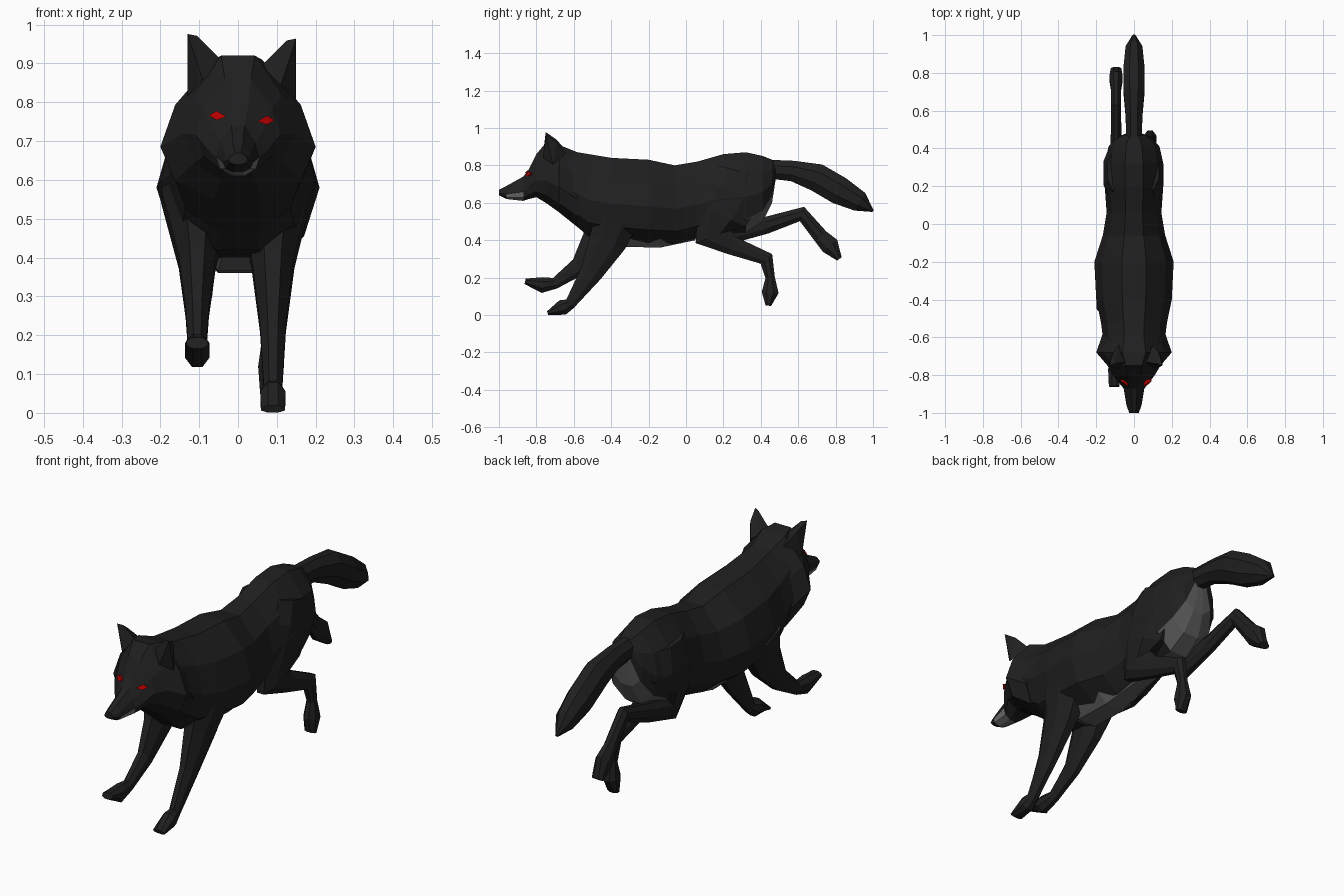
import bpy
import bmesh
from math import sin, cos, pi
from mathutils import Vector

if "Cube" in bpy.data.objects:
    bpy.data.objects.remove(bpy.data.objects["Cube"])


def make_material(name, red, green, blue):
    material = bpy.data.materials.new(name)
    material.use_nodes = True
    colour = (red, green, blue, 1)
    material.diffuse_color = colour
    shader = next(node for node in material.node_tree.nodes if node.type == "BSDF_PRINCIPLED")
    shader.inputs["Base Color"].default_value = colour
    return material


FUR = make_material("black fur", red=.014, green=.014, blue=.014)
UNDERFUR = make_material("grey underfur", red=.11, green=.11, blue=.11)
LIPS = make_material("light grey lips", red=.18, green=.18, blue=.18)
EYE = make_material("red eye", red=.5, green=0, blue=0)


def finish(bm, name, materials):
    bmesh.ops.recalc_face_normals(bm, faces=bm.faces)
    mesh = bpy.data.meshes.new(name)
    bm.to_mesh(mesh)
    bm.free()
    for material in materials:
        mesh.materials.append(material)
    bpy.context.collection.objects.link(bpy.data.objects.new(name, mesh))


class Loft:
    """A skin over faceted oval rings, capped at both ends."""

    def __init__(self, sides, sag=1):
        self.bm = bmesh.new()
        self.sides, self.sag = sides, sag
        self.rings = []

    def ring(self, x, width, upper, lower):
        verts = []
        for k in range(self.sides):
            angle = 2 * pi * (k + .5) / self.sides
            down = max(0, (1 - cos(angle) / cos(pi / self.sides)) / 2) ** self.sag
            point = upper.lerp(lower, down)
            verts.append(self.bm.verts.new((x + width * sin(angle), point.x, point.y)))
        self.rings.append(verts)

    def slice(self, y, top, bottom, width):
        self.ring(0, width, Vector((y, top)), Vector((y, bottom)))

    def build(self, name, materials, is_patch=lambda segment, strip: False):
        for segment, (near, far) in enumerate(zip(self.rings, self.rings[1:])):
            for strip in range(self.sides):
                after = (strip + 1) % self.sides
                face = self.bm.faces.new((near[strip], near[after], far[after], far[strip]))
                face.material_index = int(is_patch(segment, strip))
        self.bm.faces.new(self.rings[0])
        self.bm.faces.new(self.rings[-1])
        finish(self.bm, name, materials)


class Limb:
    """Joints along a side-view path; each ring halves the bend at its joint."""

    def __init__(self, x, fullness=.35):
        self.x, self.fullness = x, fullness
        self.joints = []

    def joint(self, y, z, thick, spread=.015):
        self.joints.append((Vector((y, z)), thick, spread))
        return self

    def build(self, name):
        loft = Loft(sides=8)
        spots = [joint[0] for joint in self.joints]
        steps = [(b - a).normalized() for a, b in zip(spots, spots[1:])]
        for (spot, thick, spread), before, after in zip(
                self.joints, steps[:1] + steps, steps + steps[-1:]):
            along = (before + after).normalized()
            across = Vector((-along.y, along.x)) * thick
            loft.ring(self.x, spread + self.fullness * thick, spot + across, spot - across)
        loft.build(name, [FUR])


def hull(name, points, material):
    bm = bmesh.new()
    for point in points:
        bm.verts.new(point)
    bmesh.ops.convex_hull(bm, input=bm.verts)
    finish(bm, name, [material])


# Torso, with a grey underside that widens over the rump
torso = Loft(sides=10, sag=.85)
torso.slice(y=-.64, top=.88, bottom=.52, width=.16)
torso.slice(y=-.52, top=.86, bottom=.42, width=.175)
torso.slice(y=-.4, top=.84, bottom=.4, width=.2)
torso.slice(y=-.2, top=.83, bottom=.38, width=.21)
torso.slice(y=-.06, top=.8, bottom=.38, width=.165)
torso.slice(y=.06, top=.82, bottom=.41, width=.145)
torso.slice(y=.2, top=.86, bottom=.44, width=.155)
torso.slice(y=.32, top=.87, bottom=.44, width=.155)
torso.slice(y=.41, top=.85, bottom=.5, width=.135)
torso.slice(y=.46, top=.83, bottom=.6, width=.09)
torso.slice(y=.48, top=.81, bottom=.73, width=.04)
torso.build("torso", [FUR, UNDERFUR], lambda segment, strip:
            (strip == 4 and segment > 1) or (3 <= strip <= 5 and segment > 6))

# Grey belly keel between the front legs
belly = Loft(sides=6)
belly.slice(y=-.43, top=.52, bottom=.42, width=.07)
belly.slice(y=-.34, top=.48, bottom=.365, width=.1)
belly.slice(y=-.14, top=.46, bottom=.36, width=.1)
belly.slice(y=.05, top=.48, bottom=.4, width=.06)
belly.build("belly", [UNDERFUR])

# Head and cheek ruff, with pale lips
head = Loft(sides=10, sag=.68)
head.slice(y=-1, top=.67, bottom=.64, width=.025)
head.slice(y=-.96, top=.69, bottom=.62, width=.04)
head.slice(y=-.87, top=.74, bottom=.61, width=.055)
head.slice(y=-.84, top=.78, bottom=.62, width=.08)
head.slice(y=-.8, top=.86, bottom=.63, width=.11)
head.slice(y=-.75, top=.92, bottom=.6, width=.14)
head.slice(y=-.68, top=.91, bottom=.55, width=.2)
head.slice(y=-.58, top=.87, bottom=.47, width=.165)
head.build("head", [FUR, LIPS], lambda segment, strip: segment == 1 and 2 <= strip <= 6)

# Ears and eyes, on a slightly rolled head
for side, label in ((1, "left"), (-1, "right")):
    def place(x, y, z):
        return side * x + .01, y, z - side * .006

    inner = place(x=.05, y=-.73, z=.9)
    outer = place(x=.14, y=-.71, z=.81)
    back = place(x=.09, y=-.64, z=.87)
    front = place(x=.1, y=-.765, z=.85)
    tip = place(x=.14, y=-.75, z=.97)
    notch = place(x=.115, y=-.74, z=.965)
    rim = place(x=.125, y=-.69, z=.93)
    hull(label + "_ear", [inner, outer, back, front, tip, notch, rim], FUR)

    tear_duct = place(x=.04, y=-.86, z=.757)
    corner = place(x=.085, y=-.83, z=.76)
    brow = place(x=.065, y=-.84, z=.772)
    lower_lid = place(x=.065, y=-.85, z=.748)
    socket = place(x=.05, y=-.81, z=.757)
    hull(label + "_eye", [tear_duct, corner, brow, lower_lid, socket], EYE)

# Bushy tail
tail = Limb(x=0, fullness=.6)
tail.joint(y=.44, z=.78, thick=.05).joint(y=.57, z=.77, thick=.055)
tail.joint(y=.7, z=.735, thick=.075).joint(y=.82, z=.665, thick=.075)
tail.joint(y=.93, z=.605, thick=.055).joint(y=1, z=.555, thick=.005, spread=.005)
tail.build("tail")

# Front legs, from shoulder to toe
leg = Limb(x=.09)
leg.joint(y=-.36, z=.56, thick=.13, spread=.06).joint(y=-.42, z=.39, thick=.1, spread=.025)
leg.joint(y=-.51, z=.22, thick=.06).joint(y=-.62, z=.06, thick=.03)
leg.joint(y=-.66, z=.04, thick=.042, spread=.02).joint(y=-.74, z=.01, thick=.01, spread=.03)
leg.build("left_front_leg")

leg = Limb(x=-.105)
leg.joint(y=-.4, z=.56, thick=.13, spread=.055).joint(y=-.47, z=.39, thick=.09, spread=.02)
leg.joint(y=-.57, z=.26, thick=.05).joint(y=-.7, z=.17, thick=.03)
leg.joint(y=-.77, z=.16, thick=.042, spread=.02).joint(y=-.86, z=.18, thick=.015, spread=.025)
leg.build("right_front_leg")

# Hind legs, from haunch to toe
leg = Limb(x=.085)
leg.joint(y=.28, z=.77, thick=.1).joint(y=.25, z=.66, thick=.17)
leg.joint(y=.19, z=.53, thick=.14, spread=.02).joint(y=.145, z=.42, thick=.1)
leg.joint(y=.25, z=.37, thick=.05).joint(y=.43, z=.3, thick=.04)
leg.joint(y=.45, z=.2, thick=.025).joint(y=.45, z=.12, thick=.045, spread=.02)
leg.joint(y=.44, z=.05, thick=.015, spread=.025)
leg.build("left_hind_leg")

leg = Limb(x=-.095)
leg.joint(y=.28, z=.77, thick=.1).joint(y=.27, z=.66, thick=.16)
leg.joint(y=.24, z=.54, thick=.12, spread=.02).joint(y=.27, z=.44, thick=.07)
leg.joint(y=.43, z=.48, thick=.045).joint(y=.62, z=.54, thick=.04)
leg.joint(y=.72, z=.42, thick=.04).joint(y=.77, z=.37, thick=.05, spread=.02)
leg.joint(y=.82, z=.3, thick=.015, spread=.025)
leg.build("right_hind_leg")
